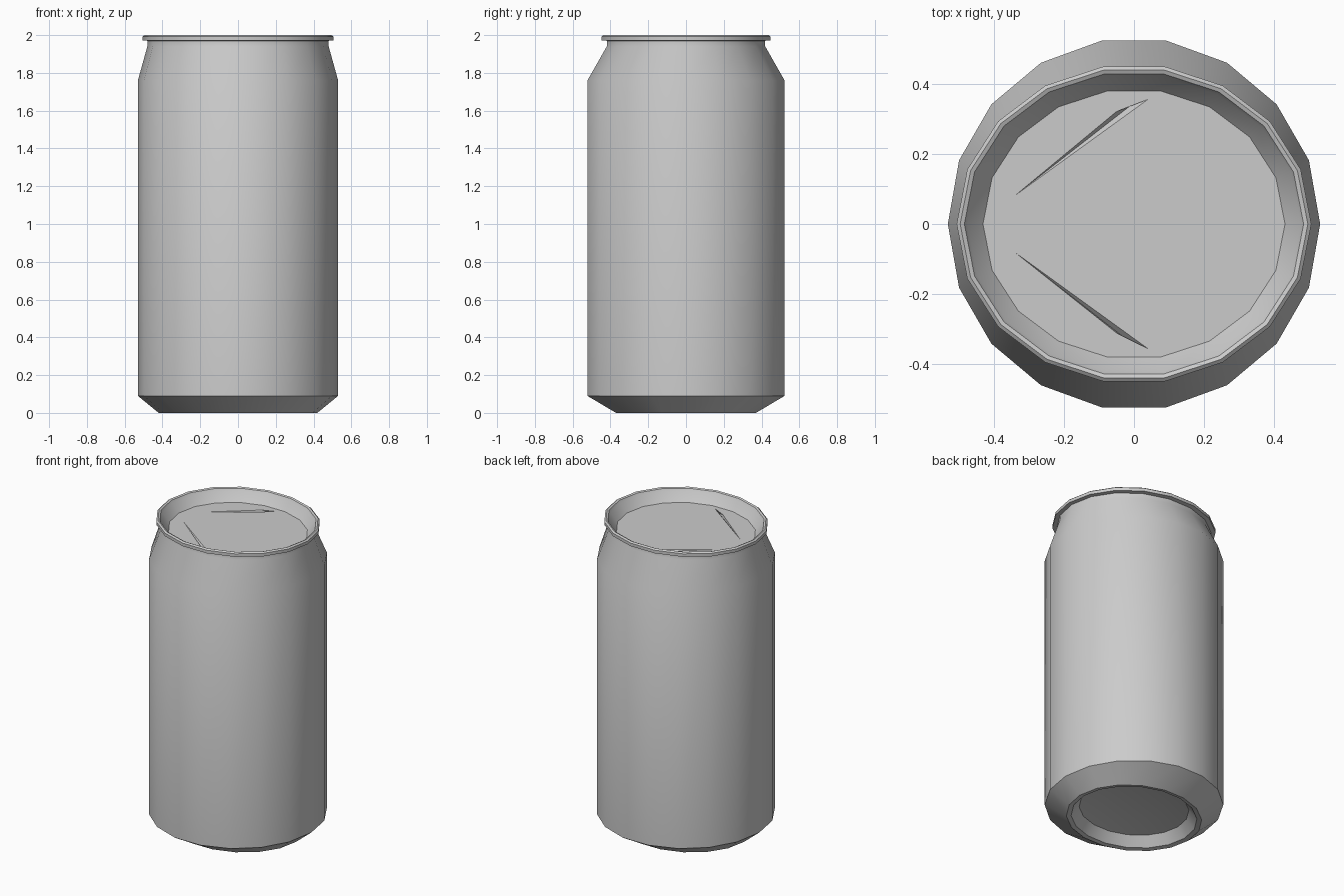
import bpy, bmesh, math

if "Cube" in bpy.data.objects:
    bpy.data.objects.remove(bpy.data.objects["Cube"])

SIDES = 18


def ring(bm, rx, ry, z):
    return [bm.verts.new((rx * math.cos(2 * math.pi * i / SIDES),
                          ry * math.sin(2 * math.pi * i / SIDES), z))
            for i in range(SIDES)]


def bridge(bm, a, b):
    for i in range(SIDES):
        j = (i + 1) % SIDES
        bm.faces.new((a[i], a[j], b[j], b[i]))


def lathe(bm, profile):
    rings = [ring(bm, *p) for p in profile]
    for a, b in zip(rings, rings[1:]):
        bridge(bm, a, b)
    return rings


def finish(name, bm):
    bmesh.ops.recalc_face_normals(bm, faces=bm.faces)
    me = bpy.data.meshes.new(name)
    bm.to_mesh(me)
    bm.free()
    ob = bpy.data.objects.new(name, me)
    bpy.context.collection.objects.link(ob)
    bpy.ops.object.select_all(action='DESELECT')
    ob.select_set(True)
    bpy.context.view_layer.objects.active = ob
    bpy.ops.object.shade_smooth_by_angle(angle=math.radians(35))
    return ob


# Can shell: domed base, foot, wall, tapered neck, rolled rim, recessed lid
# Profile points are (x radius, y radius, z)
bm = bmesh.new()
rings = lathe(bm, [
    (0.20, 0.18, 0.085), (0.34, 0.305, 0.065),
    (0.39, 0.35, 0.005), (0.42, 0.376, 0.0),
    (0.53, 0.53, 0.09), (0.53, 0.53, 1.76),
    (0.48, 0.426, 1.94), (0.48, 0.426, 1.97),
    (0.505, 0.455, 1.972), (0.505, 0.455, 1.992),
    (0.495, 0.445, 2.0), (0.483, 0.434, 1.995),
    (0.475, 0.426, 1.98), (0.43, 0.385, 1.925),
])
bm.faces.new(rings[0])

# Lid panel with two slim tapered dents
lid_edges = []
r = rings[-1]
lid_edges += [bm.edges.get((r[i], r[(i + 1) % SIDES])) for i in range(SIDES)]
dents = []
for s in (1, -1):
    a, b, c = [bm.verts.new((x, s * y, 1.925))
               for x, y in ((-0.34, 0.08), (-0.05, 0.32), (0.04, 0.355))]
    if s < 0:
        b.co.y = -0.31
    d = bm.verts.new((0.0, s * 0.345, 1.905))
    lid_edges += [bm.edges.new(p) for p in ((a, b), (b, c), (c, a))]
    dents += [(a, b, d), (b, c, d), (c, a, d)]
bmesh.ops.triangle_fill(bm, edges=lid_edges, use_beauty=True, normal=(0, 0, 1))
for f in dents:
    bm.faces.new(f)
finish("drink_can", bm)
